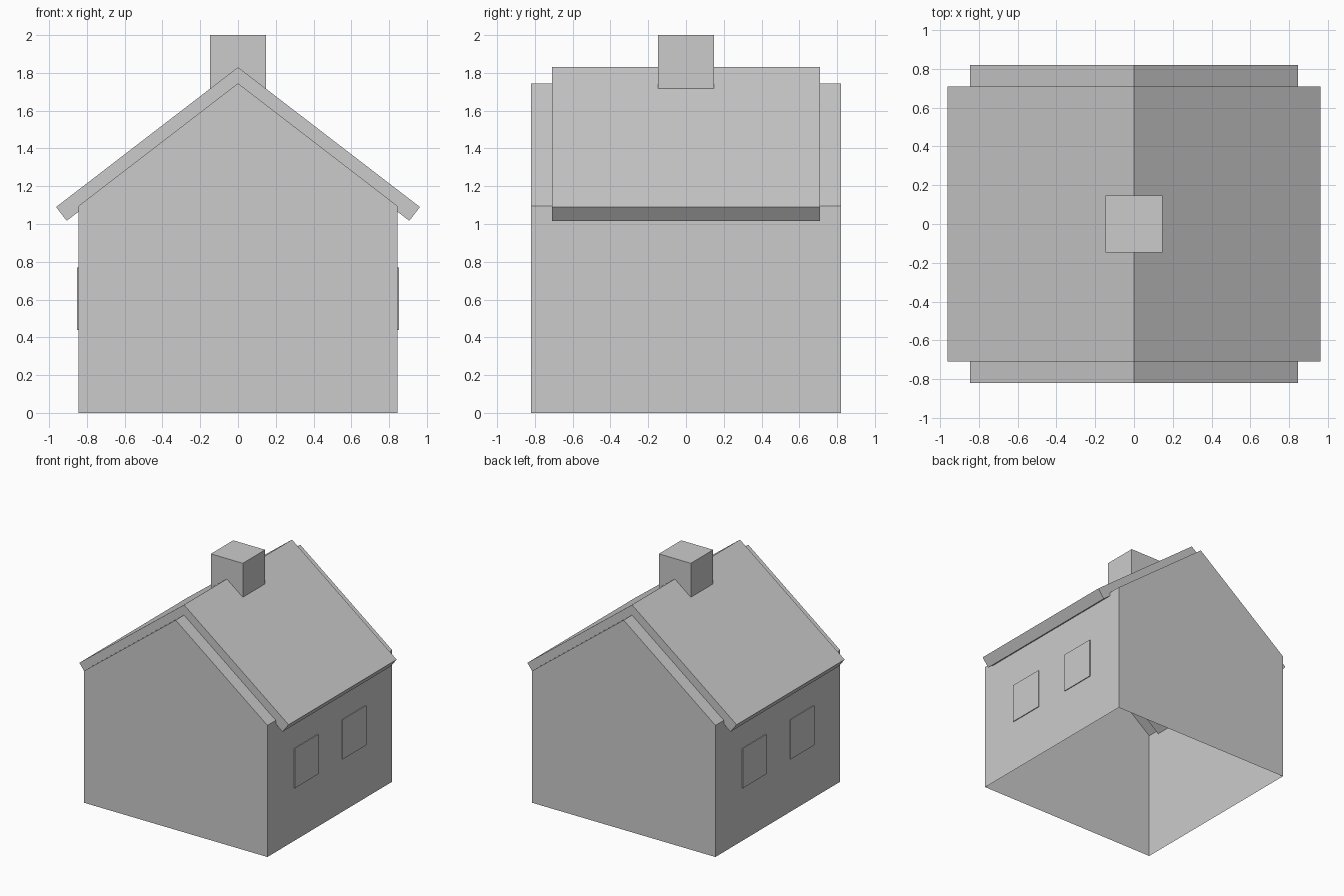
import bpy
import bmesh

cube = bpy.data.objects.get("Cube")
if cube:
    bpy.data.objects.remove(cube, do_unlink=True)

# One plain grey for the whole house
GREY = (0.6, 0.6, 0.6, 1.0)
grey = bpy.data.materials.new("light_grey")
grey.use_nodes = True
grey.diffuse_color = GREY
grey.node_tree.nodes["Principled BSDF"].inputs["Base Color"].default_value = GREY


def finish(name, bm):
    bmesh.ops.recalc_face_normals(bm, faces=bm.faces)
    mesh = bpy.data.meshes.new(name)
    bm.to_mesh(mesh)
    bm.free()
    mesh.materials.append(grey)
    obj = bpy.data.objects.new(name, mesh)
    bpy.context.collection.objects.link(obj)
    return obj


def prism(name, outline, half_depth, open_bottom=False):
    """Extrude an x-z outline along y; the first side can be left open."""
    bm = bmesh.new()
    front = [bm.verts.new((x, -half_depth, z)) for x, z in outline]
    back = [bm.verts.new((x, half_depth, z)) for x, z in outline]
    bm.faces.new(front)
    bm.faces.new(back[::-1])
    count = len(outline)
    for i in range(1 if open_bottom else 0, count):
        j = (i + 1) % count
        bm.faces.new((front[i], front[j], back[j], back[i]))
    return finish(name, bm)


def box(name, low, high):
    bm = bmesh.new()
    bmesh.ops.create_cube(bm, size=1)
    for v in bm.verts:
        v.co = [lo + (c + 0.5) * (hi - lo) for c, lo, hi in zip(v.co, low, high)]
    return finish(name, bm)


# House walls: gabled shell, open underneath
WALL = 0.845
prism("house_walls",
      [(-WALL, 0), (WALL, 0), (WALL, 1.095), (0, 1.745), (-WALL, 1.095)],
      0.82, open_bottom=True)

# Roof: folded slab with square-cut eaves
prism("roof",
      [(0, 1.83), (0.963, 1.09), (0.907, 1.017), (0, 1.713),
       (-0.907, 1.017), (-0.963, 1.09)], 0.71)

# Chimney straddling the ridge
box("chimney", (-0.147, -0.147, 1.7), (0.147, 0.147, 2.0))

# Thin window plates, two on each side wall
for side, sx in (("left", 1), ("right", -1)):
    for place, sy in (("front", -1), ("back", 1)):
        xs = sorted((sx * WALL, sx * (WALL + 0.007)))
        ys = sorted((sy * 0.16, sy * 0.47))
        box(f"{side}_{place}_window", (xs[0], ys[0], 0.44), (xs[1], ys[1], 0.77))
